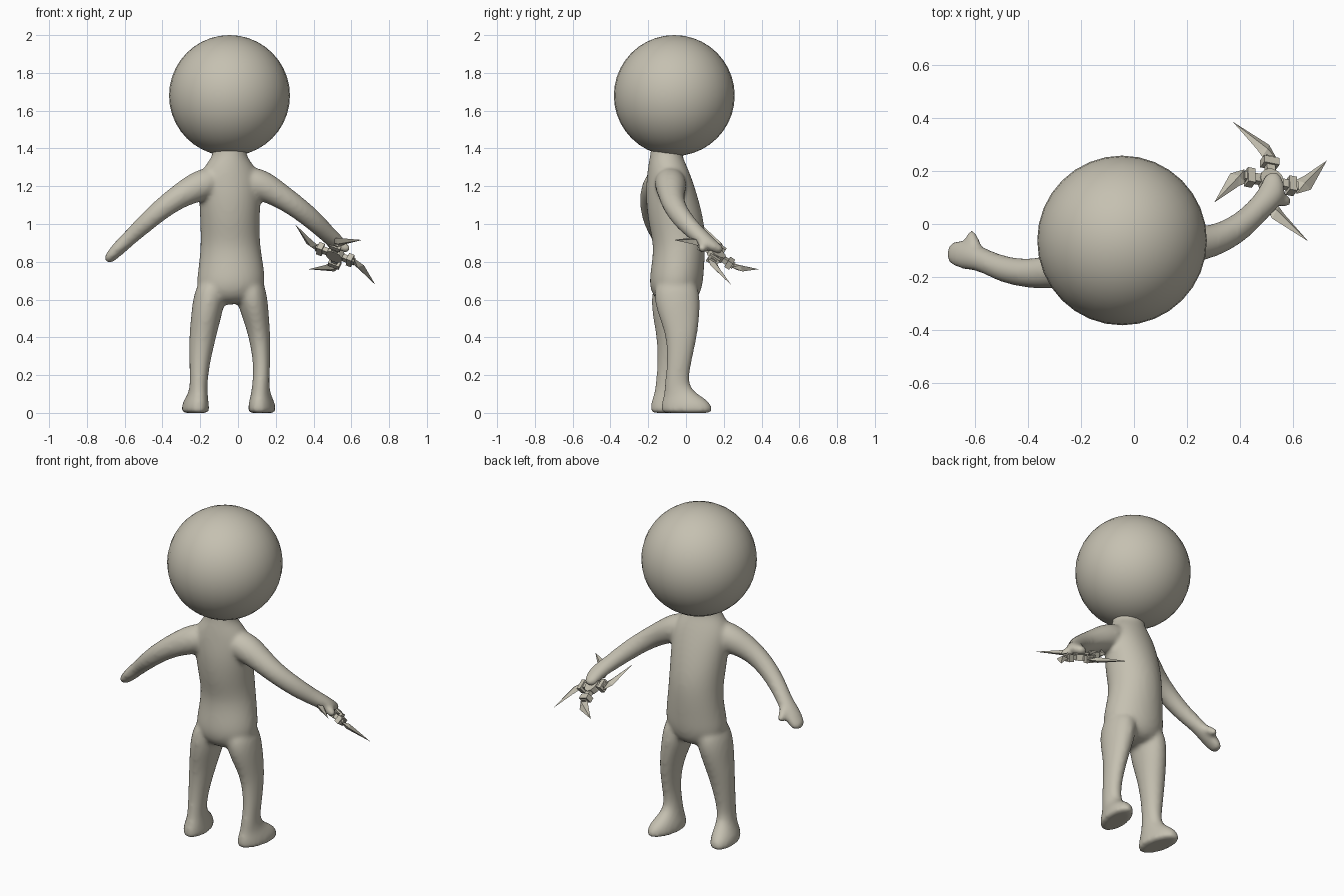
import bpy, bmesh, math
from mathutils import Vector, Matrix

cube = bpy.data.objects.get("Cube")
if cube:
    bpy.data.objects.remove(cube, do_unlink=True)

CLAY = (0.56, 0.53, 0.44, 1.0)
clay = bpy.data.materials.new("warm grey clay")
clay.use_nodes = True
clay.diffuse_color = CLAY
bsdf = clay.node_tree.nodes["Principled BSDF"]
bsdf.inputs["Base Color"].default_value = CLAY
bsdf.inputs["Roughness"].default_value = 0.7

Z = Vector((0, 0, 1))
SIDES = 16


def finish(name, bm):
    bmesh.ops.recalc_face_normals(bm, faces=bm.faces)
    mesh = bpy.data.meshes.new(name)
    bm.to_mesh(mesh)
    bm.free()
    mesh.materials.append(clay)
    obj = bpy.data.objects.new(name, mesh)
    bpy.context.scene.collection.objects.link(obj)
    return obj


def loft(bm, rings):
    """Skin closed rings given as (centre, half axis, half axis)."""
    loops = []
    for c, a, b in rings:
        angles = [math.tau * i / SIDES for i in range(SIDES)]
        loops.append([bm.verts.new(c + a * math.cos(t) + b * math.sin(t)) for t in angles])
    for low, high in zip(loops, loops[1:]):
        for i in range(SIDES):
            j = (i + 1) % SIDES
            bm.faces.new((low[i], low[j], high[j], high[i]))
    bm.faces.new(loops[0])
    bm.faces.new(loops[-1])


def upright(bm, rows):
    """Rows of x, y, z, x radius, y radius, turn in degrees."""
    rings = []
    for x, y, z, rx, ry, turn in rows:
        m = Matrix.Rotation(math.radians(turn), 3, 'Z')
        rings.append((Vector((x, y, z)), m @ Vector((rx, 0, 0)), m @ Vector((0, ry, 0))))
    loft(bm, rings)


def limb(bm, rows):
    """Rows of x, y, z, sideways radius, thickness radius along a path."""
    pts = [Vector(r[:3]) for r in rows]
    rings = []
    for i, r in enumerate(rows):
        t = (pts[min(i + 1, len(pts) - 1)] - pts[max(i - 1, 0)]).normalized()
        side = t.cross(Z).normalized()
        rings.append((pts[i], side * r[3], side.cross(t) * r[4]))
    loft(bm, rings)


# Body: torso, legs and arms fused into one smooth skin
bm = bmesh.new()
upright(bm, [
    (-.045, -.05, .57, .11, .09, 0), (-.04, -.055, .65, .19, .145, 0),
    (-.035, -.047, .75, .18, .145, 0), (-.04, -.032, .88, .16, .138, 0),
    (-.043, -.05, 1.0, .16, .153, 5), (-.043, -.075, 1.14, .168, .142, 10),
    (-.045, -.09, 1.25, .17, .118, 12), (-.045, -.1, 1.32, .125, .1, 12),
    (-.045, -.105, 1.36, .093, .088, 0), (-.045, -.1, 1.4, .088, .086, 0),
    (-.045, -.09, 1.45, .1, .1, 0)])

# Legs with feet, toes pointing towards +y
upright(bm, [
    (.06, -.05, .72, .07, .1, 0), (.07, -.05, .62, .088, .13, 0),
    (.095, -.035, .5, .071, .108, 0), (.115, -.022, .4, .058, .082, 0),
    (.127, -.038, .25, .044, .064, 0), (.119, -.053, .14, .046, .062, 0),
    (.122, -.02, .09, .055, .1, -8), (.126, .0, .055, .068, .135, -10),
    (.127, .004, .015, .072, .14, -10), (.127, .004, 0, .07, .138, -10),
    (.127, .004, 0, .055, .12, -10)])
upright(bm, [
    (-.13, -.06, .72, .07, .1, 0), (-.15, -.06, .62, .09, .13, 0),
    (-.17, -.068, .5, .081, .11, 0), (-.188, -.073, .4, .073, .082, 0),
    (-.205, -.088, .25, .054, .064, 0), (-.208, -.1, .14, .046, .063, 0),
    (-.215, -.075, .09, .056, .1, 8), (-.225, -.06, .055, .068, .13, 10),
    (-.226, -.057, .015, .073, .135, 10), (-.226, -.057, 0, .071, .133, 10),
    (-.226, -.057, 0, .055, .115, 10)])

# Arms: the left one reaches forward, the right one hangs open
limb(bm, [
    (.0, -.09, 1.24, .08, .08), (.12, -.08, 1.21, .088, .086),
    (.2, -.078, 1.165, .073, .07), (.3, -.068, 1.1, .062, .06),
    (.4, -.015, 1.02, .054, .056), (.47, .055, .95, .046, .047),
    (.525, .115, .9, .058, .04), (.525, .165, .87, .042, .03),
    (.52, .195, .855, .025, .02)])
limb(bm, [(.53, .1, .895, .03, .03), (.565, .085, .875, .027, .027),
          (.592, .088, .86, .02, .02)])
limb(bm, [
    (-.1, -.12, 1.24, .08, .08), (-.21, -.15, 1.2, .083, .086),
    (-.3, -.18, 1.155, .066, .066), (-.4, -.19, 1.085, .056, .058),
    (-.5, -.17, .995, .051, .049), (-.57, -.135, .93, .044, .042),
    (-.63, -.118, .873, .058, .038), (-.675, -.108, .825, .052, .03),
    (-.698, -.1, .8, .03, .02)])
limb(bm, [(-.59, -.11, .905, .03, .03), (-.612, -.06, .875, .027, .025),
          (-.615, -.025, .85, .018, .018)])
body = finish("body", bm)
subdivide = body.modifiers.new("round", 'SUBSURF')
subdivide.levels = subdivide.render_levels = 2
fuse = body.modifiers.new("fuse", 'REMESH')
fuse.mode = 'VOXEL'
fuse.voxel_size = 0.012
fuse.use_smooth_shade = True
relax = body.modifiers.new("relax", 'SMOOTH')
relax.factor = 0.5
relax.iterations = 8

# Head
bm = bmesh.new()
bmesh.ops.create_uvsphere(bm, u_segments=32, v_segments=20, radius=.32)
bmesh.ops.translate(bm, verts=bm.verts, vec=(-.045, -.062, 1.68))
for f in bm.faces:
    f.smooth = True
finish("head", bm)

# Throwing star: hub, four sockets and four swept blades
u = Vector((.14, -.22, .075)).normalized()
n = Vector((.39, .51, .77)).normalized()
v = n.cross(u).normalized()
u = v.cross(n)
frame = Matrix((u, v, n)).transposed().to_4x4()
frame.translation = (.515, .16, .838)


def box(bm, m, x, size):
    place = m @ Matrix.Translation((x, 0, 0)) @ Matrix.Diagonal((*size, 1))
    bmesh.ops.create_cube(bm, size=1, matrix=place)


bm = bmesh.new()
bmesh.ops.create_cone(bm, cap_ends=True, segments=12, radius1=.048, radius2=.048,
                      depth=.035, matrix=frame)
finish("star_hub", bm)

for k in range(4):
    m = frame @ Matrix.Rotation(math.radians(90 * k - 32), 4, 'Z')
    bm = bmesh.new()
    box(bm, m, .07, (.08, .034, .026))
    box(bm, m, .085, (.03, .062, .042))
    finish(f"star_socket_{k + 1}", bm)

    bm = bmesh.new()
    outline = [(.105, -.032), (.165, .0), (.236, .146), (.135, .052), (.105, .03)]
    rim = [bm.verts.new(m @ Vector((x, y, 0))) for x, y in outline]
    for h in (.016, -.016):
        ridge = bm.verts.new(m @ Vector((.135, .014, h)))
        for a, b in zip(rim, rim[1:] + rim[:1]):
            bm.faces.new((a, b, ridge))
    finish(f"star_blade_{k + 1}", bm)
